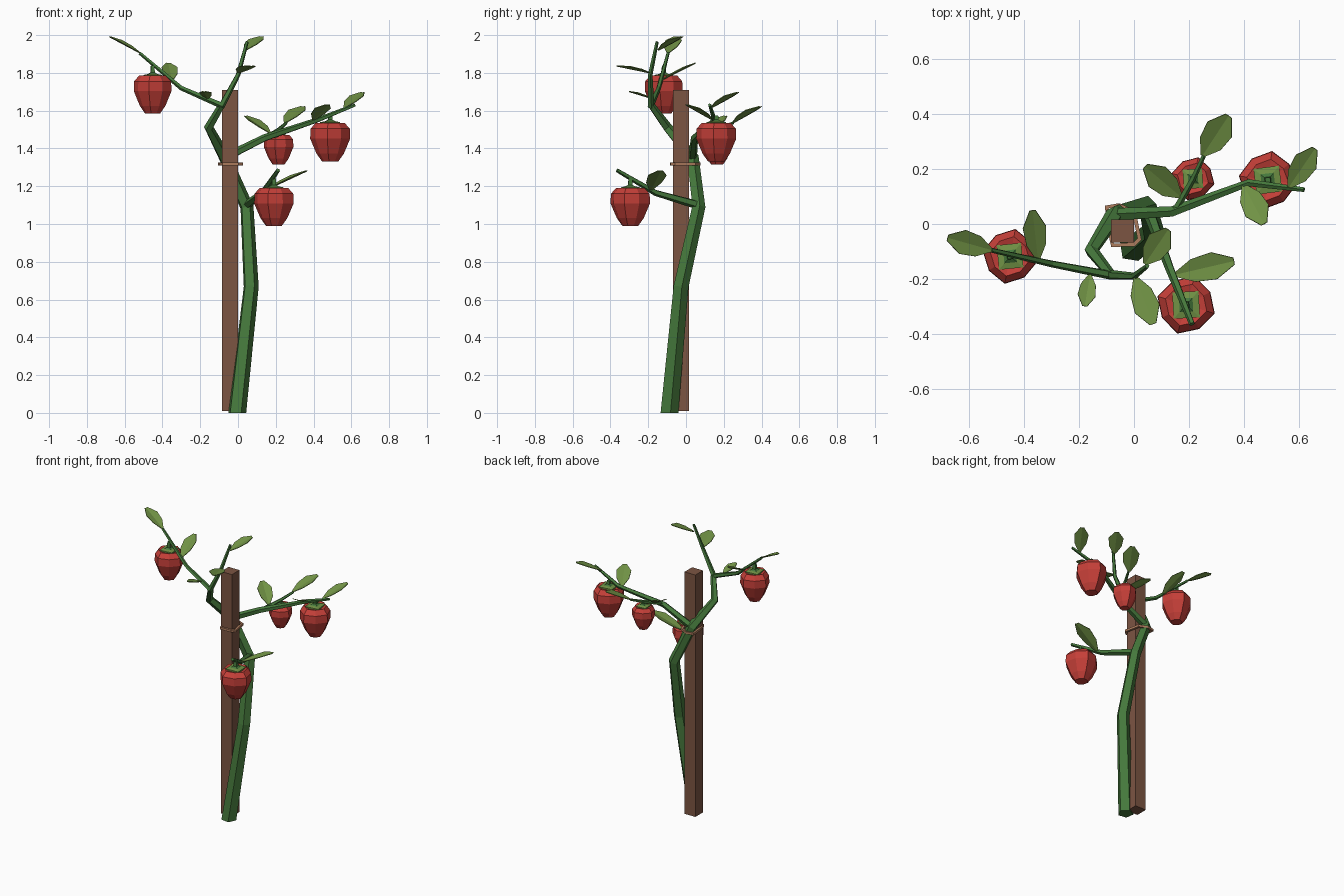
import bpy, bmesh, math
from mathutils import Vector, Matrix

if "Cube" in bpy.data.objects:
    bpy.data.objects.remove(bpy.data.objects["Cube"])


def material(name, rgb):
    m = bpy.data.materials.new(name)
    m.diffuse_color = (*rgb, 1)
    m.use_nodes = True
    m.node_tree.nodes["Principled BSDF"].inputs["Base Color"].default_value = m.diffuse_color
    return m


STEM = material("stem green", (0.06, 0.19, 0.045))
LEAF = material("leaf green", (0.165, 0.29, 0.06))
RED = material("fruit red", (0.56, 0.05, 0.04))
WOOD = material("stake brown", (0.2, 0.09, 0.055))
TWINE = material("twine tan", (0.42, 0.2, 0.11))


def finish(name, bm, *mats, fix=True):
    if fix:
        bmesh.ops.recalc_face_normals(bm, faces=bm.faces)
    me = bpy.data.meshes.new(name)
    bm.to_mesh(me)
    bm.free()
    for m in mats:
        me.materials.append(m)
    ob = bpy.data.objects.new(name, me)
    bpy.context.collection.objects.link(ob)
    return ob


def bridge(bm, a, b, mat=0):
    n = len(a)
    for i in range(n):
        f = bm.faces.new((a[i], a[(i + 1) % n], b[(i + 1) % n], b[i]))
        f.material_index = mat


def tube(name, pts, radii, mat, sides=5, closed=False, first=None):
    """Sweep a regular polygon along a path."""
    pts = [Vector(p) for p in pts]
    n = len(pts)
    bm = bmesh.new()
    rings, side = [], None
    for i, p in enumerate(pts):
        prev = pts[i - 1] if (i or closed) else p
        nxt = pts[(i + 1) % n] if (i < n - 1 or closed) else p
        t = ((p - prev).normalized() + (nxt - p).normalized()).normalized()
        if first and i == 0:
            t = Vector(first)
        if side is None:
            side = Vector((0, 0, 1)) if closed else t.orthogonal()
        side = (side - t * side.dot(t)).normalized()
        up = t.cross(side)
        ring = []
        for k in range(sides):
            a = math.tau * (k + 0.5) / sides
            ring.append(bm.verts.new(p + radii[i] * (side * math.cos(a) + up * math.sin(a))))
        rings.append(ring)
    for a, b in zip(rings, rings[1:]):
        bridge(bm, a, b)
    if closed:
        bridge(bm, rings[-1], rings[0])
    else:
        bm.faces.new(rings[0])
        bm.faces.new(rings[-1])
    return finish(name, bm, mat)


# Wooden stake
bm = bmesh.new()
bmesh.ops.create_cube(bm, size=1, matrix=Matrix.Translation((-0.042, -0.026, 0.86))
                      @ Matrix.Diagonal((0.084, 0.084, 1.70, 1)))
finish("stake", bm, WOOD)

# Twine loop around stake and stem
loop = [(-0.1, 0.062), (-0.055, 0.068), (0.0, 0.045), (0.02, -0.055),
        (0.0, -0.074), (-0.078, -0.078), (-0.092, -0.01)]
tube("twine_tie", [(x, y, 1.318) for x, y in loop], [0.011] * 7, TWINE, 4, closed=True)

# Main stem winding round the stake
tube("main_stem", [(-0.006, -0.09, 0), (0.068, -0.028, 0.67), (0.046, 0.066, 1.09),
                   (-0.07, 0.035, 1.35), (-0.155, -0.098, 1.51), (-0.085, -0.185, 1.63)],
     [0.05, 0.042, 0.037, 0.034, 0.026, 0.019], STEM, 5, first=(0, 0, 1))

# Side branches
tube("left_branch", [(-0.08, -0.187, 1.625), (-0.3, -0.145, 1.72), (-0.52, -0.095, 1.905)],
     [0.017, 0.013, 0.009], STEM)
tube("top_shoot", [(-0.09, -0.185, 1.62), (0.0, -0.19, 1.79), (0.048, -0.153, 1.965)],
     [0.018, 0.013, 0.009], STEM)
tube("right_branch", [(-0.06, 0.035, 1.355), (0.14, 0.045, 1.455),
                      (0.42, 0.15, 1.55), (0.62, 0.125, 1.63)],
     [0.024, 0.02, 0.014, 0.009], STEM)
tube("right_twig", [(0.15, 0.05, 1.46), (0.215, 0.165, 1.50), (0.255, 0.25, 1.535)],
     [0.014, 0.011, 0.008], STEM)
tube("lower_branch", [(0.046, 0.066, 1.10), (0.13, -0.16, 1.165), (0.212, -0.365, 1.285)],
     [0.024, 0.017, 0.011], STEM)


# Leaves: two folded halves either side of a midrib
def leaf(i, base, tip, width):
    base, tip = Vector(base), Vector(tip)
    d = tip - base
    across = d.cross(Vector((0, 0, 1))).normalized()
    up = across.cross(d).normalized()
    bm = bmesh.new()
    rows = []
    for t, w in ((0.0, 0.08), (0.32, 0.42), (0.68, 0.5), (1.0, 0.13)):
        mid = base + d * t
        rows.append([bm.verts.new(mid + across * s * w * width + up * abs(s) * w * width * 0.22)
                     for s in (-1, 0, 1)])
    for a, b in zip(rows, rows[1:]):
        for k in (0, 1):
            bm.faces.new((a[k], a[k + 1], b[k + 1], b[k]))
    ob = finish(f"leaf_{i}", bm, LEAF)
    sol = ob.modifiers.new("thickness", 'SOLIDIFY')
    sol.thickness = 0.004
    sol.offset = 0


leaves = [
    ((-0.52, -0.095, 1.905), (-0.68, -0.05, 1.99), 0.09),
    ((-0.35, -0.13, 1.76), (-0.37, 0.05, 1.85), 0.085),
    ((-0.16, -0.185, 1.665), (-0.18, -0.30, 1.70), 0.065),
    ((0.005, -0.195, 1.80), (0.07, -0.365, 1.835), 0.095),
    ((0.04, -0.145, 1.92), (0.125, -0.02, 1.99), 0.095),
    ((0.565, 0.135, 1.615), (0.66, 0.275, 1.695), 0.09),
    ((0.40, 0.14, 1.55), (0.475, 0.0, 1.63), 0.095),
    ((0.25, 0.25, 1.535), (0.345, 0.395, 1.62), 0.105),
    ((0.17, 0.10, 1.48), (0.04, 0.21, 1.57), 0.095),
    ((0.15, -0.185, 1.18), (0.365, -0.135, 1.28), 0.10),
]
for i, args in enumerate(leaves, 1):
    leaf(i, *args)


# Fruit: lobed eight-sided body, square green cap and stalk
def fruit(i, x, y, bottom, top, r, hang, turn):
    h = top - bottom
    bm = bmesh.new()
    profile = ((0.4, 0.0), (0.68, 0.2), (1.0, 0.58), (0.98, 0.83), (0.72, 0.98), (0.35, 0.93))
    rings = []
    for rad, z in profile:
        ring = []
        for k in range(8):
            a = math.tau * (k + 0.5) / 8 + turn
            q = r * rad * (1.06 if k % 2 else 0.97)
            ring.append(bm.verts.new((x + q * math.cos(a), y + q * math.sin(a), bottom + h * z)))
        rings.append(ring)
    for a, b in zip(rings, rings[1:]):
        bridge(bm, a, b)
    bm.faces.new(rings[0])
    bm.faces.new(rings[-1])
    finish(f"fruit_{i}", bm, RED)

    bm = bmesh.new()
    squares = []
    for rad, z in ((0.66, top - 0.02), (0.66, top - 0.001), (0.34, top + 0.004),
                   (0.16, top + 0.012), (0.13, hang)):
        squares.append([bm.verts.new((x + r * rad * math.cos(a), y + r * rad * math.sin(a), z))
                        for a in (math.pi / 4 + turn / 2 + k * math.pi / 2 for k in range(4))])
    for j, (a, b) in enumerate(zip(squares, squares[1:])):
        bridge(bm, a, b, 0 if j < 2 else 1)
    bm.faces.new(squares[0])
    bm.faces.new(squares[-1]).material_index = 1
    finish(f"fruit_cap_{i}", bm, LEAF, STEM)


fruit(1, 0.19, -0.295, 0.99, 1.195, 0.103, 1.24, 0.1)
fruit(2, 0.488, 0.16, 1.33, 1.54, 0.101, 1.575, 0.25)
fruit(3, 0.215, 0.165, 1.315, 1.475, 0.076, 1.50, 0.15)
fruit(4, -0.452, -0.118, 1.585, 1.79, 0.096, 1.84, 0.2)
